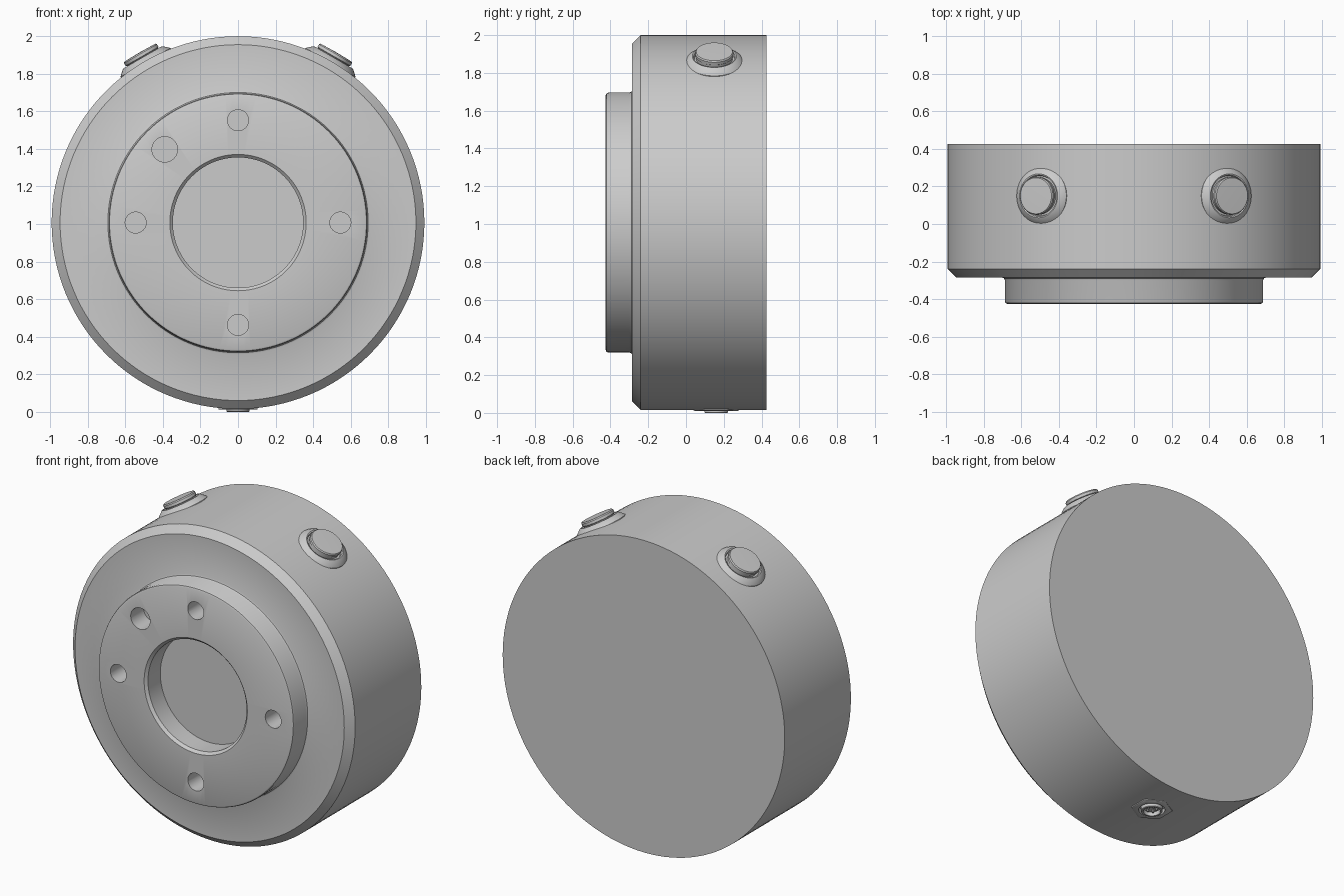
import bpy, bmesh, math
from mathutils import Matrix, Vector

if "Cube" in bpy.data.objects:
    bpy.data.objects.remove(bpy.data.objects["Cube"])

CZ = 1.0075   # height of the main axis
R = 0.9925    # housing radius
PY = 0.15     # y position of the side fittings


def link(name, bm, smooth=True):
    bmesh.ops.remove_doubles(bm, verts=bm.verts, dist=1e-5)
    bmesh.ops.recalc_face_normals(bm, faces=bm.faces)
    me = bpy.data.meshes.new(name)
    bm.to_mesh(me)
    bm.free()
    ob = bpy.data.objects.new(name, me)
    bpy.context.collection.objects.link(ob)
    if smooth:
        shade(ob)
    return ob


def shade(ob):
    bpy.ops.object.select_all(action='DESELECT')
    ob.select_set(True)
    bpy.context.view_layer.objects.active = ob
    bpy.ops.object.shade_smooth_by_angle(angle=math.radians(30))


def lathe(name, profile, matrix, steps=64, smooth=True):
    """Spin (radius, height) points about local z, then place with matrix."""
    bm = bmesh.new()
    vs = [bm.verts.new((r, 0, h)) for r, h in profile]
    es = [bm.edges.new(p) for p in zip(vs, vs[1:])]
    bmesh.ops.spin(bm, geom=vs + es, cent=(0, 0, 0), axis=(0, 0, 1),
                   angle=2 * math.pi, steps=steps)
    bmesh.ops.remove_doubles(bm, verts=bm.verts, dist=1e-5)
    bmesh.ops.transform(bm, matrix=matrix, verts=bm.verts)
    return link(name, bm, smooth)


def cut(ob, cutters):
    for c in cutters:
        m = ob.modifiers.new("cut", 'BOOLEAN')
        m.object, m.operation, m.solver = c, 'DIFFERENCE', 'EXACT'
        bpy.context.view_layer.objects.active = ob
        bpy.ops.object.modifier_apply(modifier=m.name)
        bpy.data.objects.remove(c)
    shade(ob)


# local z of the axis points to the front (-y)
AXIS = Matrix.Translation((0, 0, CZ)) @ Matrix.Rotation(math.pi / 2, 4, 'X')

# housing: closed back, chamfered rim, raised flange, stepped bore
housing = lathe("housing", [
    (0, -0.425), (R, -0.425), (R, 0.24), (R - 0.045, 0.285), (0.702, 0.285),
    (0.693, 0.289), (0.688, 0.30), (0.688, 0.412), (0.684, 0.421), (0.675, 0.425),
    (0.363, 0.425), (0.347, 0.409), (0.347, 0.285), (0, 0.285)], AXIS, 128)

# mounting holes, a locating hole, and the connector pocket
spots = [(0.545 * math.cos(a), 0.545 * math.sin(a), 0.056)
         for a in (0, math.pi / 2, math.pi, 3 * math.pi / 2)]
spots.append((-0.39, 0.39, 0.068))
cutters = [lathe("hole_cutter", [(0, 0.295), (r, 0.295), (r, 0.5), (0, 0.5)],
                 AXIS @ Matrix.Translation((x, y, 0)), 32) for x, y, r in spots]
DOWN = Matrix.Translation((0, PY + 0.01, 0)) @ Matrix.Rotation(math.pi, 4, 'X')
cutters.append(lathe("pocket_cutter", [(0, -0.06), (0.08, -0.06), (0.08, 0.1), (0, 0.1)],
                     DOWN, 32))
cut(housing, cutters)

# two push buttons, 30 degrees either side of the top
for side, sign in (("left", -1), ("right", 1)):
    m = (Matrix.Translation((0, PY, CZ))
         @ Matrix.Rotation(sign * math.radians(30), 4, 'Y'))
    lathe(side + "_button_collar", [
        (0, 0.94), (0.153, 0.94), (0.153, 0.985), (0.148, 0.991), (0.122, 1.014),
        (0.117, 1.016), (0.110, 1.014), (0.106, 1.0), (0, 1.0)], m, 48)
    lathe(side + "_button_cap", [
        (0, 0.99), (0.096, 0.99), (0.096, 1.018), (0.101, 1.022), (0.101, 1.038),
        (0.096, 1.045), (0, 1.047)], m, 48)

# connector underneath: hexagonal nut, socket shell and pins
HEX = DOWN @ Matrix.Rotation(math.pi / 2, 4, 'Z')
nut = lathe("connector_nut", [(0, -0.055), (0.12, -0.055), (0.12, -0.014),
                              (0.114, -0.011), (0, -0.011)], HEX, 6)
cut(nut, [lathe("nut_cutter", [(0, -0.04), (0.076, -0.04), (0.076, 0.05), (0, 0.05)],
                DOWN, 32)])
lathe("connector_shell", [(0, -0.045), (0.062, -0.045), (0.062, -0.003), (0.059, 0),
                          (0.050, 0), (0.048, -0.003), (0.048, -0.025), (0, -0.025)],
      DOWN, 32)
for i in range(5):
    a = i * 2 * math.pi / 5
    lathe("connector_pin_%d" % (i + 1),
          [(0, -0.03), (0.007, -0.03), (0.007, -0.009), (0, -0.006)],
          DOWN @ Matrix.Translation((0.027 * math.cos(a), 0.027 * math.sin(a), 0)), 12)
